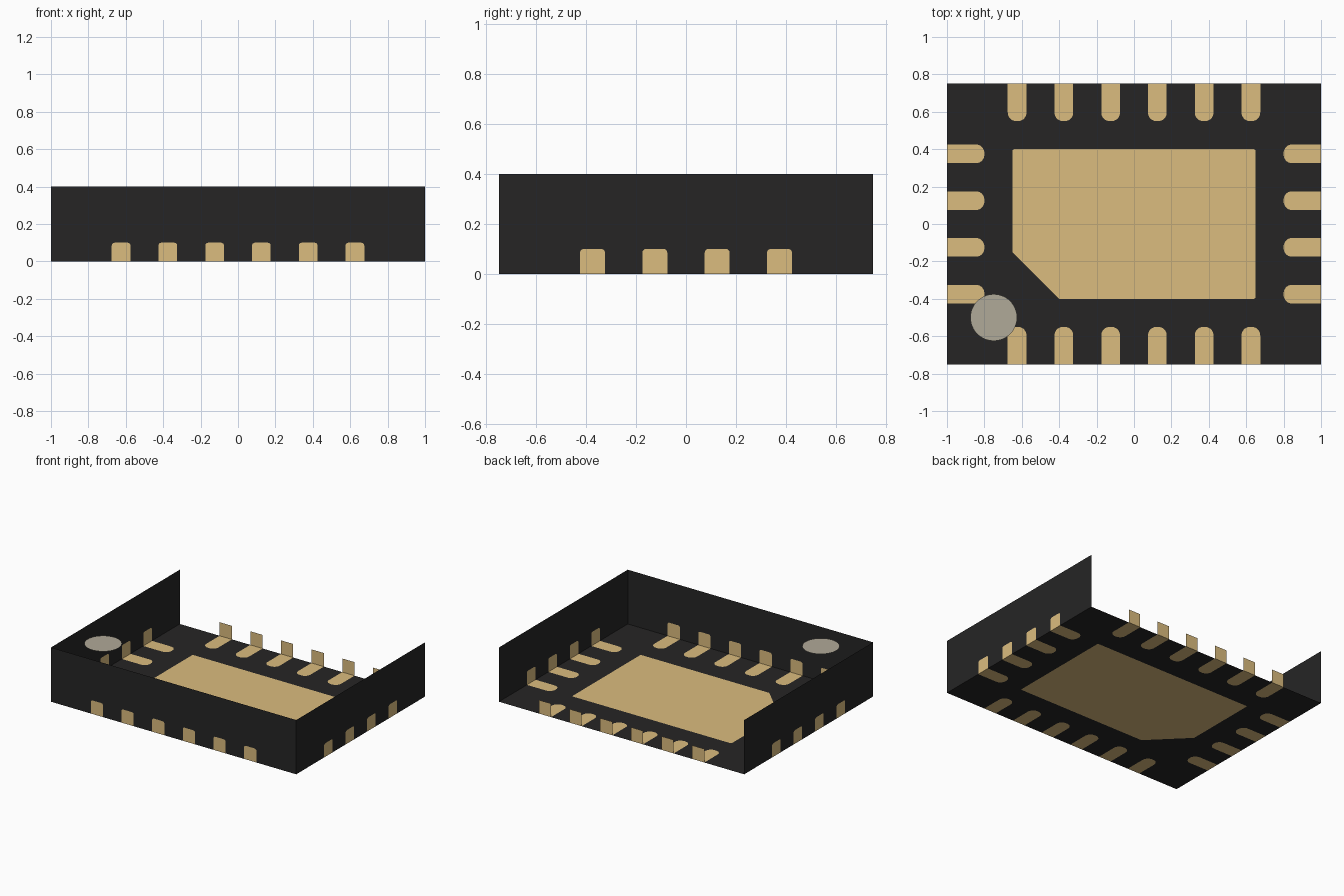
import bpy, bmesh, math
from mathutils import Vector

if "Cube" in bpy.data.objects:
    bpy.data.objects.remove(bpy.data.objects["Cube"])

LX, LY, H = 1.0, 0.75, 0.4            # half length, half width, height
LONG = [-0.625 + 0.25 * i for i in range(6)]
SHORT = [-0.375 + 0.25 * i for i in range(4)]


def material(name, rgb):
    m = bpy.data.materials.new(name)
    m.diffuse_color = (*rgb, 1)
    m.use_nodes = True
    m.node_tree.nodes["Principled BSDF"].inputs["Base Color"].default_value = m.diffuse_color
    return m


BLACK = material("black plastic", (0.019, 0.0185, 0.0185))
GOLD = material("gold contact", (0.709, 0.504, 0.210))
GREY = material("warm grey mark", (0.435, 0.398, 0.316))


def sheet(name, loops, normal, mat):
    """Flat sheet from an outer outline and optional hole outlines."""
    bm = bmesh.new()
    for pts in loops:
        vs = [bm.verts.new(p) for p in pts]
        if len(loops) == 1:
            bm.faces.new(vs)
        else:
            for a, b in zip(vs, vs[1:] + vs[:1]):
                bm.edges.new((a, b))
    if len(loops) > 1:
        bmesh.ops.triangle_fill(bm, edges=bm.edges[:], use_beauty=True,
                                use_dissolve=False)
    bm.normal_update()
    for f in bm.faces:
        if f.normal.dot(Vector(normal)) < 0:
            f.normal_flip()
    me = bpy.data.meshes.new(name)
    bm.to_mesh(me)
    bm.free()
    me.materials.append(mat)
    ob = bpy.data.objects.new(name, me)
    bpy.context.collection.objects.link(ob)
    return ob


def tongue(c, depth, r, half=0.05, seg=8):
    """Contact outline (u, v) rising from an edge, far corners rounded."""
    pts = [(c - half, 0)]
    if r == 0:
        pts += [(c - half, depth), (c + half, depth)]
    else:
        for cx, start in ((c - half + r, math.pi), (c + half - r, math.pi / 2)):
            for i in range(seg + 1):
                a = start - i * math.pi / 2 / seg
                pts.append((cx + r * math.cos(a), depth - r + r * math.sin(a)))
    return pts + [(c + half, 0)]


# Each side: name, contact centres, half length, outward normal, (u, inward) -> (x, y)
SIDES = [
    ("front", LONG, LX, (0, -1, 0), lambda u, v: (u, v - LY)),
    ("right", SHORT, LY, (1, 0, 0), lambda u, v: (LX - v, u)),
    ("back", LONG, LX, (0, 1, 0), lambda u, v: (-u, LY - v)),
    ("left", SHORT, LY, (-1, 0, 0), lambda u, v: (v - LX, -u)),
]

floor_outline = []
for name, centres, half, normal, place in SIDES:
    floor_outline.append((*place(-half, 0), 0))
    wall = [(*place(-half, 0), 0)]
    wall_r = 0 if name == "back" else 0.015
    for i, c in enumerate(centres):
        # Contact under the floor
        pad = [(*place(u, v), 0) for u, v in tongue(c, 0.2, 0.045)]
        floor_outline += pad
        sheet(f"{name}_floor_contact_{i + 1}", [pad], (0, 0, -1), GOLD)
        # Contact turned up the side
        tab = [(*place(u, 0), v) for u, v in tongue(c, 0.1, wall_r, seg=4)]
        wall += tab
        sheet(f"{name}_side_contact_{i + 1}", [tab], normal, GOLD)
    # Side wall with cutouts; the back stays open
    if name != "back":
        wall += [(*place(half, 0), 0), (*place(half, 0), H), (*place(-half, 0), H)]
        sheet(f"{name}_wall", [wall], normal, BLACK)

# Central pad with one cut corner and slightly eased corners
pad = [(-0.65, -0.15, 0), (-0.40, -0.40, 0)]
for sx, sy, start in ((1, -1, -90), (1, 1, 0), (-1, 1, 90)):
    for i in range(4):
        a = math.radians(start + 30 * i)
        pad.append((sx * 0.64 + 0.01 * math.cos(a), sy * 0.39 + 0.01 * math.sin(a), 0))
sheet("central_pad", [pad], (0, 0, -1), GOLD)
sheet("floor", [floor_outline, pad], (0, 0, -1), BLACK)

# Round orientation mark at the top level
disc = [(-0.75 + 0.125 * math.cos(i * math.tau / 48),
         -0.5 + 0.125 * math.sin(i * math.tau / 48), H) for i in range(48)]
sheet("orientation_mark", [disc], (0, 0, 1), GREY)
